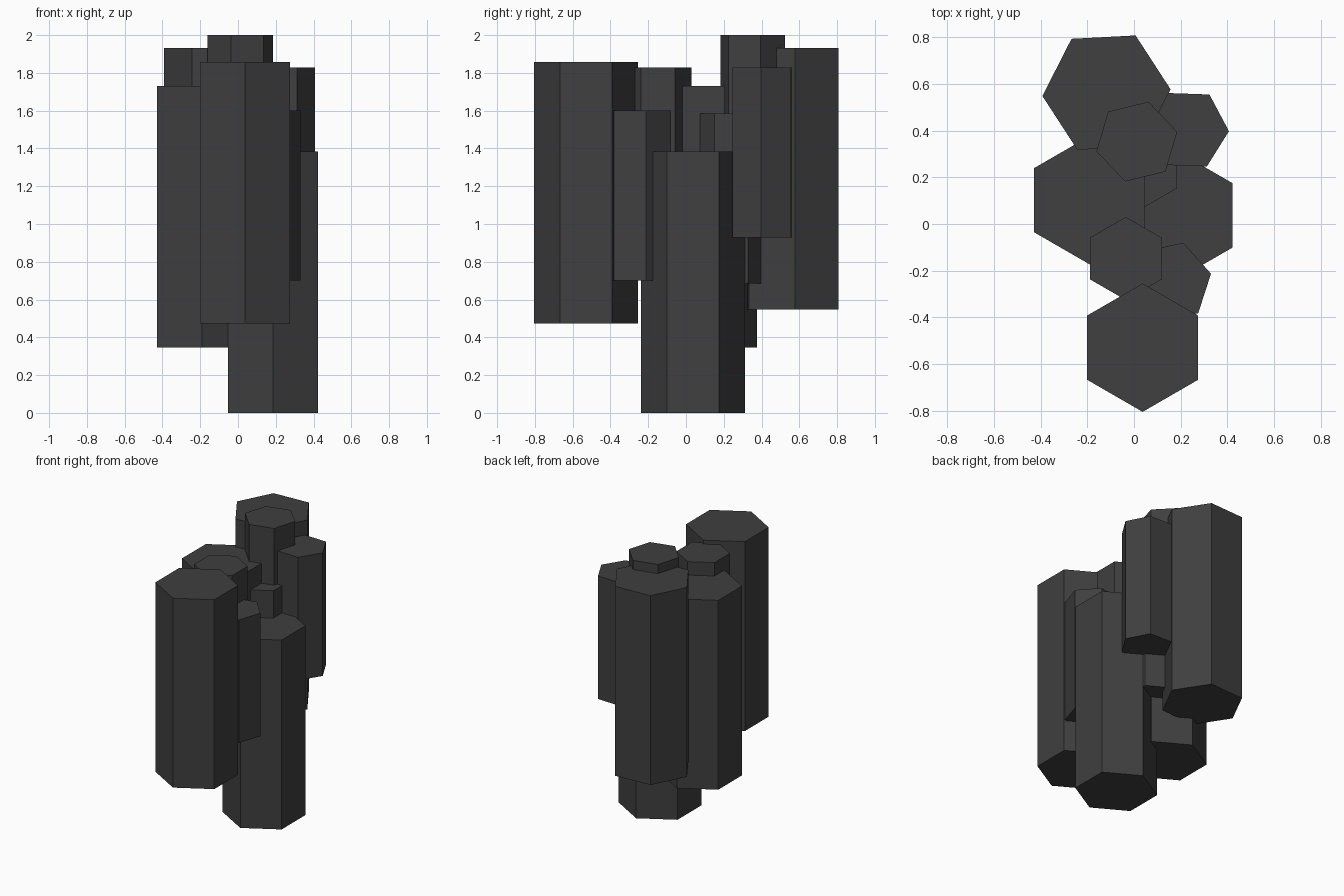
import bpy
from math import radians

if "Cube" in bpy.data.objects:
    bpy.data.objects.remove(bpy.data.objects["Cube"])

stone = bpy.data.materials.new("dark_stone")
stone.diffuse_color = (0.05, 0.05, 0.05, 1)
stone.use_nodes = True
stone.node_tree.nodes["Principled BSDF"].inputs["Base Color"].default_value = stone.diffuse_color


def column(name, x, y, top, radius, height, turn):
    # hexagonal prism; turn = angle of one corner from the x axis
    bpy.ops.mesh.primitive_cylinder_add(
        vertices=6, radius=radius, depth=height,
        location=(x, y, top - height / 2),
        rotation=(0, 0, radians(turn + 30)))
    obj = bpy.context.object
    obj.name = name
    obj.data.materials.append(stone)


# large basalt columns: name, x, y, top, turn
for name, x, y, top, turn in [
    ("large_column_front", 0.037, -0.53, 1.857, 30),
    ("large_column_right", 0.185, 0.037, 1.385, 30),
    ("large_column_left", -0.19, 0.102, 1.73, 30),
    ("large_column_back", -0.118, 0.563, 1.933, 3),
]:
    column(name, x, y, top, 0.275, 1.385, turn)

# small columns wedged between them
for name, x, y, top, turn in [
    ("small_column_back_right", 0.229, 0.404, 1.828, -2),
    ("small_column_top", 0.012, 0.353, 2.0, 13.7),
    ("small_column_middle", 0.027, 0.24, 1.585, 30),
    ("small_column_front_left", -0.035, -0.148, 1.828, 30),
    ("small_column_front_right", 0.156, -0.25, 1.6, 12),
]:
    column(name, x, y, top, 0.178, 0.9, turn)
